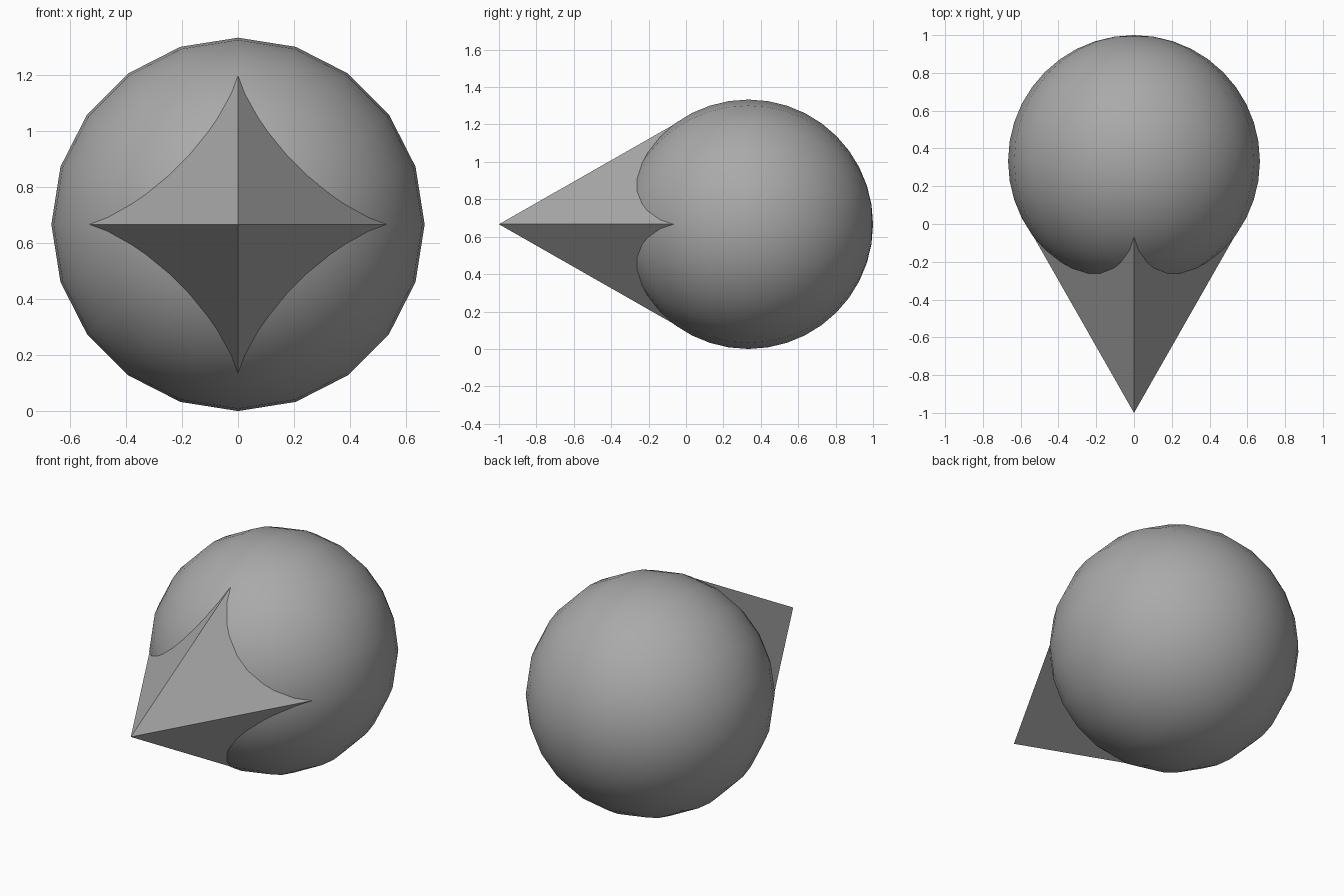
import bpy
import math

RADIUS = 2 / 3            # ball radius
CENTRE = (0, 1 / 3, RADIUS)

cube = bpy.data.objects.get("Cube")
if cube:
    bpy.data.objects.remove(cube, do_unlink=True)


def make_material(name, colour):
    mat = bpy.data.materials.new(name)
    mat.use_nodes = True
    mat.diffuse_color = colour
    mat.node_tree.nodes["Principled BSDF"].inputs["Base Color"].default_value = colour
    return mat


def finish(name, mat):
    obj = bpy.context.object
    obj.name = name
    obj.data.name = name
    obj.data.materials.append(mat)
    bpy.ops.object.transform_apply(location=False, rotation=True, scale=True)
    return obj


grey = make_material("mid grey", (0.4, 0.4, 0.4, 1))

# Round body, with its poles facing front and back
bpy.ops.mesh.primitive_uv_sphere_add(
    segments=20, ring_count=20, radius=RADIUS,
    location=CENTRE, rotation=(math.pi / 2, 0, 0))
finish("ball", grey)
bpy.ops.object.shade_smooth()

# Four-sided spike pointing forward, its base buried in the ball
bpy.ops.mesh.primitive_cone_add(
    vertices=4, radius1=0.57, radius2=0, depth=1,
    location=(0, -0.5, RADIUS), rotation=(math.pi / 2, 0, 0))
finish("spike", grey)
bpy.ops.object.shade_flat()
